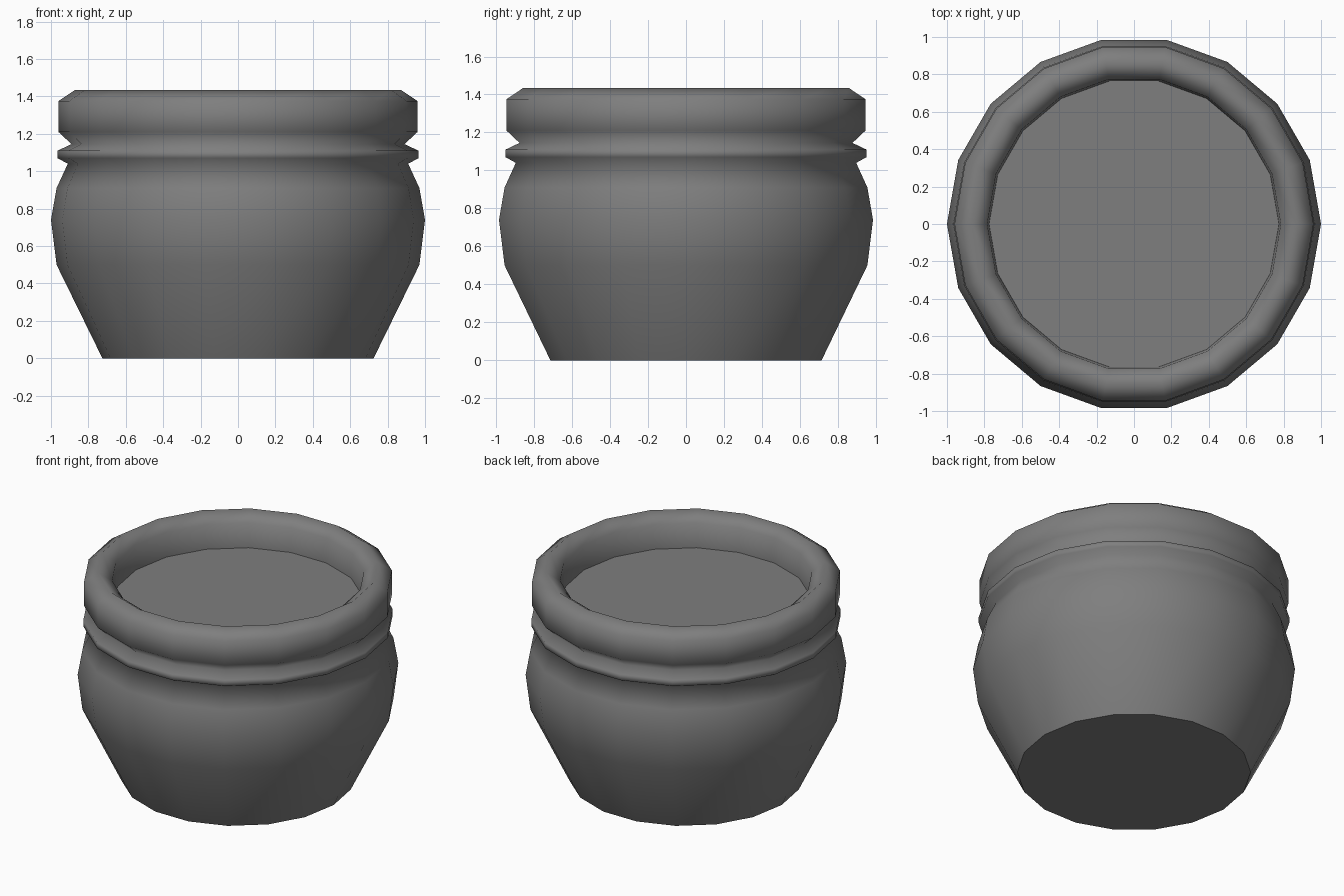
import bpy, bmesh, math

SIDES = 18

cube = bpy.data.objects.get("Cube")
if cube:
    bpy.data.objects.remove(cube, do_unlink=True)

# One matte grey for the whole pot
grey = bpy.data.materials.new("clay_grey")
grey.use_nodes = True
colour = (0.21, 0.21, 0.21, 1)
grey.diffuse_color = colour
grey.node_tree.nodes["Principled BSDF"].inputs["Base Color"].default_value = colour


def lathe(name, profile, cap_start=False, cap_end=False):
    """Spin (radius, height) points round z, smooth walls with crisp flat caps."""
    bm = bmesh.new()
    rings = []
    for radius, height in profile:
        angles = [math.tau * i / SIDES for i in range(SIDES)]
        rings.append([bm.verts.new((radius * math.cos(a), radius * math.sin(a), height))
                      for a in angles])
    for low, high in zip(rings, rings[1:]):
        for i in range(SIDES):
            j = (i + 1) % SIDES
            bm.faces.new((low[i], low[j], high[j], high[i])).smooth = True
    caps = []
    if cap_start:
        caps.append(bm.faces.new(rings[0][::-1]))
    if cap_end:
        caps.append(bm.faces.new(rings[-1]))
    for cap in caps:
        for edge in cap.edges:
            edge.smooth = False
    mesh = bpy.data.meshes.new(name)
    bm.to_mesh(mesh)
    bm.free()
    mesh.materials.append(grey)
    obj = bpy.data.objects.new(name, mesh)
    bpy.context.collection.objects.link(obj)
    return obj


# Outer wall from foot to belly, neck ring, rolled rim and down the inside
pot_profile = [
    (0.725, 0), (0.97, 0.5), (1.0, 0.74), (0.97, 0.91), (0.91, 1.04),   # belly
    (0.965, 1.07), (0.965, 1.11), (0.89, 1.145),                        # neck ring
    (0.96, 1.21), (0.96, 1.375), (0.87, 1.435),                         # rim outside
    (0.785, 1.375), (0.775, 1.21),                                      # rim inside
]
lathe("pot_body", pot_profile, cap_start=True)

# Flat surface filling the mouth
lathe("pot_filling", [(0.775, 1.21)], cap_end=True)
